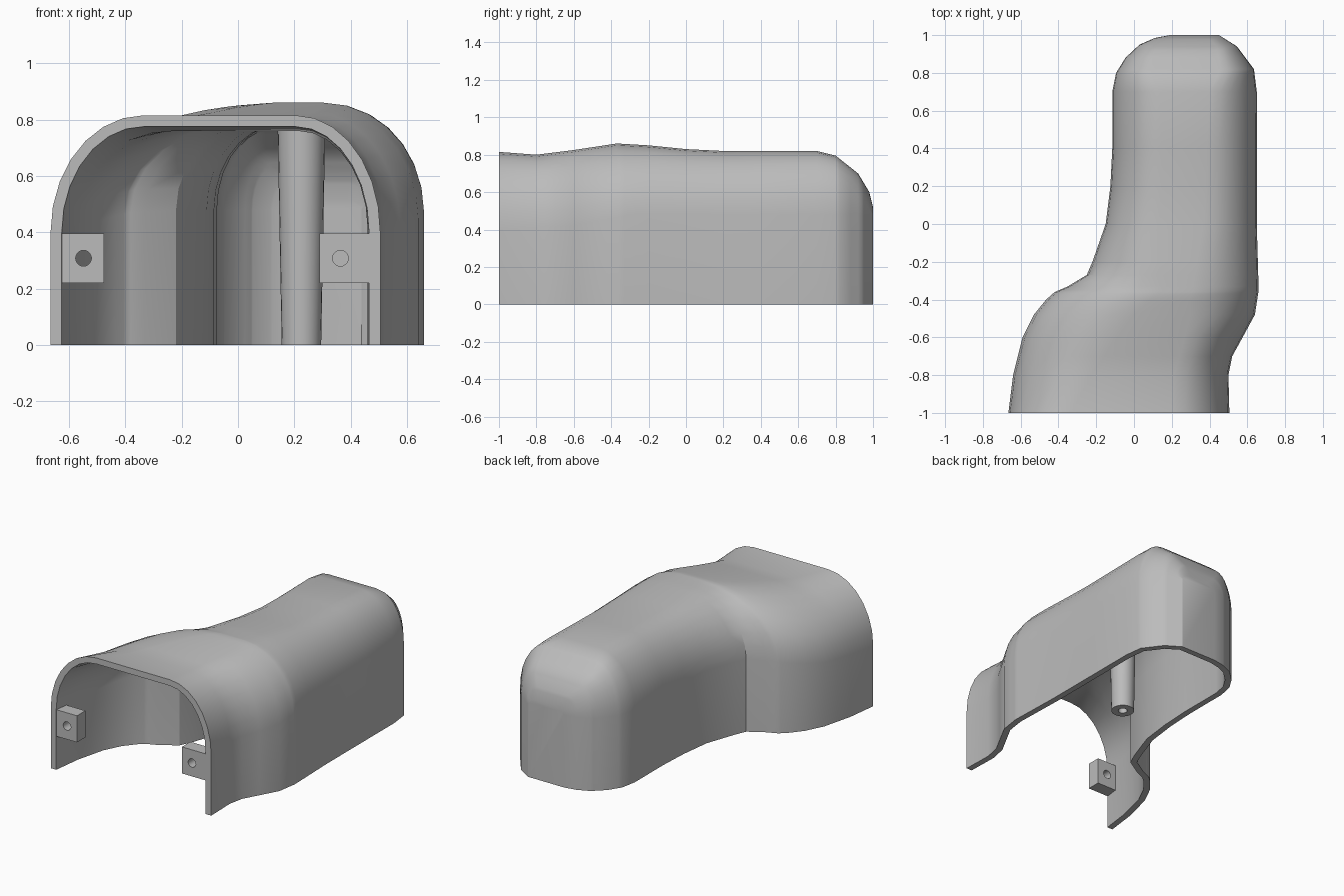
import bpy
import bmesh
from math import cos, sin, pi

old = bpy.data.objects.get("Cube")
if old:
    bpy.data.objects.remove(old, do_unlink=True)

grey = bpy.data.materials.new("plain grey")
grey.use_nodes = True
colour = (0.5, 0.5, 0.5, 1)
grey.diffuse_color = colour
grey.node_tree.nodes["Principled BSDF"].inputs["Base Color"].default_value = colour


def make_object(name, bm):
    mesh = bpy.data.meshes.new(name)
    bm.to_mesh(mesh)
    bm.free()
    obj = bpy.data.objects.new(name, mesh)
    bpy.context.collection.objects.link(obj)
    mesh.materials.append(grey)
    return obj


def activate(obj):
    bpy.ops.object.select_all(action='DESELECT')
    obj.select_set(True)
    bpy.context.view_layer.objects.active = obj


def apply_modifiers(obj):
    activate(obj)
    for modifier in list(obj.modifiers):
        bpy.ops.object.modifier_apply(modifier=modifier.name)


def smooth(obj, angle=0.55):
    activate(obj)
    bpy.ops.object.shade_smooth_by_angle(angle=angle)


def value_at(track, y):
    """Linear interpolation along a list of (y, value) pairs."""
    for (y0, a), (y1, b) in zip(track, track[1:]):
        if y <= y1:
            return a + (b - a) * (y - y0) / (y1 - y0)
    return track[-1][1]


# Outline and height of the cover along its length
left_edge = [(-1, -.665), (-.8, -.64), (-.6, -.59), (-.48, -.53), (-.4, -.465), (-.36, -.42),
             (-.33, -.35), (-.27, -.25), (-.2, -.22), (0, -.15), (.2, -.125), (.4, -.115),
             (.7, -.115), (.8, -.095), (.88, -.045), (.95, .03), (.985, .11), (1, .19)]
right_edge = [(-1, .505), (-.8, .5), (-.7, .52), (-.6, .575), (-.48, .64), (-.35, .66),
              (0, .65), (.7, .65), (.82, .635), (.94, .545), (1, .45)]
crest = [(-1, .815), (-.8, .8), (-.6, .825), (-.37, .86), (-.2, .85), (0, .83), (.2, .82),
         (.7, .82), (.8, .795), (.92, .7), (.98, .6), (1, .52)]
# Width of the rounded shoulders, and the height where they begin
left_shoulder = [(-1, .33), (-.6, .5), (-.36, .56), (-.27, .38), (0, .28), (.7, .25), (1, .07)]
right_shoulder = [(-1, .3), (-.7, .28), (-.4, .36), (0, .28), (.7, .25), (1, .07)]
spring = [(-1, .4), (-.6, .42), (-.3, .48), (1, .48)]

STEPS = 7


def section(y):
    left, right = value_at(left_edge, y), value_at(right_edge, y)
    wide_l, wide_r = value_at(left_shoulder, y), value_at(right_shoulder, y)
    base = value_at(spring, y)
    rise = value_at(crest, y) - base
    angles = [i * pi / 2 / STEPS for i in range(STEPS + 1)]
    points = [(left, y, 0)]
    points += [(left + wide_l * (1 - cos(a)), y, base + rise * sin(a)) for a in angles]
    points += [(right - wide_r * (1 - cos(a)), y, base + rise * sin(a)) for a in reversed(angles)]
    return points + [(right, y, 0)]


# Cover: lofted skin, open below and in front, closed at the back
stations = sorted({y for track in (left_edge, right_edge, crest) for y, _ in track})
bm = bmesh.new()
rows = [[bm.verts.new(p) for p in section(y)] for y in stations]
for a, b in zip(rows, rows[1:]):
    for i in range(len(a) - 1):
        bm.faces.new((a[i], a[i + 1], b[i + 1], b[i]))
bm.faces.new(rows[-1])
cover = make_object("cover_shell", bm)
wall = cover.modifiers.new("wall", 'SOLIDIFY')
wall.thickness = 0.04
wall.offset = -1
apply_modifiers(cover)
for v in cover.data.vertices:   # keep the front rim and foot flat
    if v.co.y < -0.98:
        v.co.y = -1
    if v.co.z < 0.02:
        v.co.z = 0
smooth(cover)

# Tapered screw post with a blind hole, turned around its axis
bm = bmesh.new()
profile = [(0, .25), (.028, .25), (.028, 0), (.07, 0), (.085, .8)]
verts = [bm.verts.new((r, 0, z)) for r, z in profile]
edges = [bm.edges.new(pair) for pair in zip(verts, verts[1:])]
bmesh.ops.spin(bm, geom=verts + edges, cent=(0, 0, 0), axis=(0, 0, 1),
               angle=2 * pi, steps=24, use_duplicate=False)
bmesh.ops.remove_doubles(bm, verts=bm.verts, dist=0.0001)
bmesh.ops.recalc_face_normals(bm, faces=bm.faces)
# The open top sits inside the roof, so orient by the outer wall
bm.faces.ensure_lookup_table()
outer = max(bm.faces, key=lambda f: f.calc_area())
centre = outer.calc_center_median()
if outer.normal.x * centre.x + outer.normal.y * centre.y < 0:
    bmesh.ops.reverse_faces(bm, faces=bm.faces)
post = make_object("screw_post", bm)
post.location = (.225, .16, 0)
smooth(post)


# Fixing tabs inside the front opening, each with a through hole
def tab(name, x0, x1, hole_x):
    bm = bmesh.new()
    bmesh.ops.create_cube(bm, size=1)
    for v in bm.verts:
        v.co.x = x0 if v.co.x < 0 else x1
        v.co.y = -.998 if v.co.y < 0 else -.91
        v.co.z = .22 if v.co.z < 0 else .395
    obj = make_object(name, bm)
    bpy.ops.mesh.primitive_cylinder_add(vertices=20, radius=.028, depth=.4,
                                        location=(hole_x, -.95, .308),
                                        rotation=(pi / 2, 0, 0))
    cutter = bpy.context.object
    cutter.hide_render = True
    cut = obj.modifiers.new("hole", 'BOOLEAN')
    cut.object = cutter
    cut.operation = 'DIFFERENCE'
    cut.solver = 'EXACT'
    apply_modifiers(obj)
    bpy.data.objects.remove(cutter, do_unlink=True)
    smooth(obj)


tab("right_tab", -.64, -.475, -.548)
tab("left_tab", .29, .472, .363)
